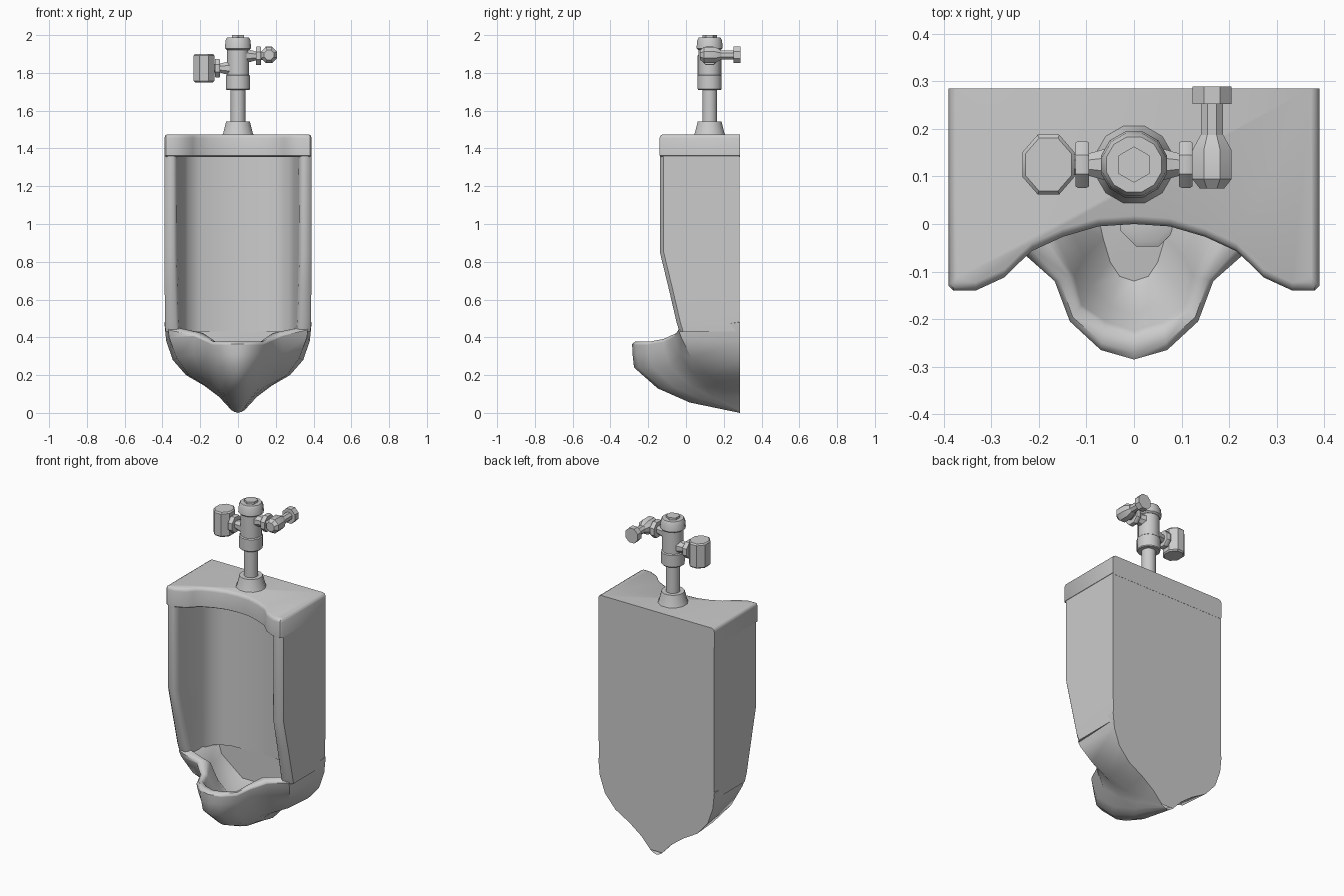
import bpy, bmesh, math
from mathutils import Vector, Matrix

if "Cube" in bpy.data.objects:
    bpy.data.objects.remove(bpy.data.objects["Cube"])


def finish(name, verts, faces, angle=40):
    me = bpy.data.meshes.new(name)
    me.from_pydata([tuple(v) for v in verts], [], faces)
    ob = bpy.data.objects.new(name, me)
    bpy.context.collection.objects.link(ob)
    bm = bmesh.new()
    bm.from_mesh(me)
    bmesh.ops.remove_doubles(bm, verts=bm.verts, dist=0.0005)
    bmesh.ops.recalc_face_normals(bm, faces=bm.faces)
    bm.to_mesh(me)
    bm.free()
    bpy.ops.object.select_all(action='DESELECT')
    ob.select_set(True)
    bpy.context.view_layer.objects.active = ob
    bpy.ops.object.shade_smooth_by_angle(angle=math.radians(angle))
    return ob


def mirror_row(half):
    """Half row starting on the centre line -> full row from -x to +x."""
    return [(-x, y, z) for x, y, z in reversed(half[1:])] + list(half)


def strip_faces(rows, n, closed):
    return [(r * n + i, r * n + (i + 1) % n, (r + 1) * n + (i + 1) % n, (r + 1) * n + i)
            for r in range(rows - 1) for i in range(n if closed else n - 1)]


def turned(name, profile, origin, axis='Z', sides=12, spin=0.0, squash=1.0):
    """Lathe (radius, offset) pairs along an axis."""
    turn = {'Z': Matrix(), 'X': Matrix.Rotation(math.pi / 2, 4, 'Y'),
            'Y': Matrix.Rotation(-math.pi / 2, 4, 'X')}[axis]
    vs = []
    for r, h in profile:
        for i in range(sides):
            a = 2 * math.pi * (i + 0.5) / sides + spin
            vs.append(turn @ Vector((r * squash * math.cos(a), r * math.sin(a), h)) + Vector(origin))
    fs = strip_faces(len(profile), sides, True)
    fs += [tuple(range(sides)), tuple(range(len(vs) - sides, len(vs)))]
    return finish(name, vs, fs, 35)


# Bowl: outer rows from the foot up to the rim, then inner rows down to the floor
outer = [
    [(0, .285, 0), (.01, .285, .003), (.02, .285, .006), (.025, .285, .01),
     (.03, .285, .012), (.035, .285, .015), (.04, .285, .02)],
    [(0, .02, .055), (.035, .04, .06), (.06, .09, .07), (.075, .14, .08),
     (.085, .19, .085), (.095, .24, .085), (.10, .285, .085)],
    [(0, -.15, .13), (.05, -.13, .13), (.09, -.06, .135), (.12, .03, .14),
     (.145, .11, .14), (.165, .2, .14), (.18, .285, .145)],
    [(0, -.275, .24), (.06, -.25, .24), (.12, -.175, .24), (.155, -.08, .24),
     (.20, .03, .22), (.26, .11, .20), (.275, .285, .20)],
    [(0, -.283, .31), (.068, -.26, .31), (.13, -.195, .31), (.165, -.11, .32),
     (.235, -.03, .31), (.325, .03, .29), (.345, .285, .28)],
    [(0, -.285, .36), (.07, -.265, .36), (.135, -.205, .36), (.167, -.12, .375),
     (.235, -.06, .405), (.365, -.025, .40), (.38, .285, .38)],
]
rim_out = [(0, -.285, .365), (.07, -.265, .365), (.135, -.205, .365), (.167, -.12, .38),
           (.235, -.06, .41), (.37, -.04, .44), (.39, .285, .48)]
rim_in = [(0, -.225, .36), (.06, -.205, .36), (.11, -.17, .36), (.125, -.11, .375),
          (.17, -.02, .41), (.315, .0, .44), (.29, .2, .48)]
lip = [[(a[0] + (b[0] - a[0]) * t, a[1] + (b[1] - a[1]) * t, a[2] + (b[2] - a[2]) * t + .013)
        for a, b in zip(rim_out, rim_in)] for t in (.25, .75)]
inner = [
    [(0, -.19, .27), (.05, -.17, .27), (.09, -.13, .27), (.105, -.07, .28),
     (.14, .01, .30), (.24, .07, .33), (.25, .2, .36)],
    [(0, -.12, .21), (.03, -.11, .21), (.05, -.08, .21), (.065, -.03, .21),
     (.08, .04, .215), (.10, .1, .22), (.11, .2, .25)],
]
rows = [mirror_row(r) for r in outer + [rim_out] + lip + [rim_in] + inner]
n, total, k = len(rows[0]), len(rows), len(outer)
faces = strip_faces(total, n, False)
# Flat back, inner back wall and floor
faces.append(tuple(r * n for r in range(k + 1)) + tuple(r * n + n - 1 for r in range(k, -1, -1)))
faces.append(tuple(r * n for r in range(k + 3, total))
             + tuple(r * n + n - 1 for r in range(total - 1, k + 2, -1)))
faces.append(tuple(range((total - 1) * n, total * n)))
finish("bowl", [v for r in rows for v in r], faces, 50)


# Recessed back and side wings
def channel_row(z, yf, xo, w):
    half = [(0, .2), (.19, .19), (.265, .15), (.295, .08), (w, yf + .035), (w + .006, yf + .01),
            (w + .02, yf), (xo - .02, yf), (xo, yf + .02), (xo, .284)]
    return mirror_row([(x, y, z) for x, y in half])


rows = [channel_row(*p) for p in ((.43, -.035, .384, .305), (.48, -.05, .387, .31),
                                  (.66, -.092, .388, .315), (.85, -.138, .388, .32),
                                  (1.40, -.138, .388, .322))]
n = len(rows[0])
faces = strip_faces(len(rows), n, True) + [tuple(range(n)), tuple(range(4 * n, 5 * n))]
finish("back_and_wings", [v for r in rows for v in r], faces, 45)

# Header block with scooped front and softened top edge
front = [(0, 0), (.075, -.005), (.15, -.027), (.215, -.057), (.24, -.08), (.272, -.112),
         (.333, -.14), (.38, -.14), (.39, -.13), (.39, .285)]


def header_row(z, inset):
    return mirror_row([(min(x, .39 - inset), min(y + inset, .285), z) for x, y in front])


rows = [header_row(z, i) for z, i in ((1.355, .012), (1.362, 0), (1.455, 0), (1.469, .005), (1.475, .017))]
n = len(rows[0])
faces = strip_faces(5, n, True) + [tuple(range(n)), tuple(range(4 * n, 5 * n))]
finish("header", [v for r in rows for v in r], faces, 45)

# Drain cover on the bowl floor
turned("drain_cover", [(.062, 0), (.062, .02), (.05, .026)], (.028, .01, .205), sides=8)

# Flush valve column
C = .125
turned("wall_flange", [(.085, 0), (.08, .012), (.065, .07)], (0, C, 1.473), sides=12)
turned("supply_pipe", [(.04, 0), (.04, .18)], (0, C, 1.54), sides=12)
turned("lower_collar", [(.062, 0), (.066, .005), (.066, .075), (.06, .08)], (0, C, 1.71), sides=12)
turned("valve_body", [(.06, 0), (.06, .15)], (0, C, 1.785), sides=12)
turned("valve_cap", [(.062, 0), (.072, .008), (.068, .05), (.06, .065)], (0, C, 1.922), sides=12)
turned("cap_nut", [(.038, 0), (.038, .016)], (0, C, 1.984), sides=6)

# Side arms with coupling rings
for name, s, z in (("left", -1, 1.825), ("right", 1, 1.89)):
    turned(name + "_arm", [(.042, s * .04), (.024, s * .10), (.024, s * .15)], (0, C, z), 'X', 8)
    turned(name + "_coupling", [(.05, s * .095), (.053, s * .1), (.053, s * .118), (.05, s * .123)],
           (0, C, z), 'X', 8)

# Canister on the left
turned("canister", [(.06, 0), (.068, .008), (.068, .142), (.06, .15)], (-.18, C, 1.75), sides=8, squash=.87)

# Stop valve on the right with its rear wall fitting
turned("stop_elbow", [(.028, -.05), (.045, -.03), (.045, .03), (.026, .062)], (.164, C, 1.895), 'Y', 8)
turned("stop_pipe", [(.025, 0), (.025, .08)], (.164, .18, 1.895), 'Y', 8)
turned("stop_disc", [(.047, 0), (.047, .037)], (.164, .252, 1.895), 'Y', 8, squash=.95)
